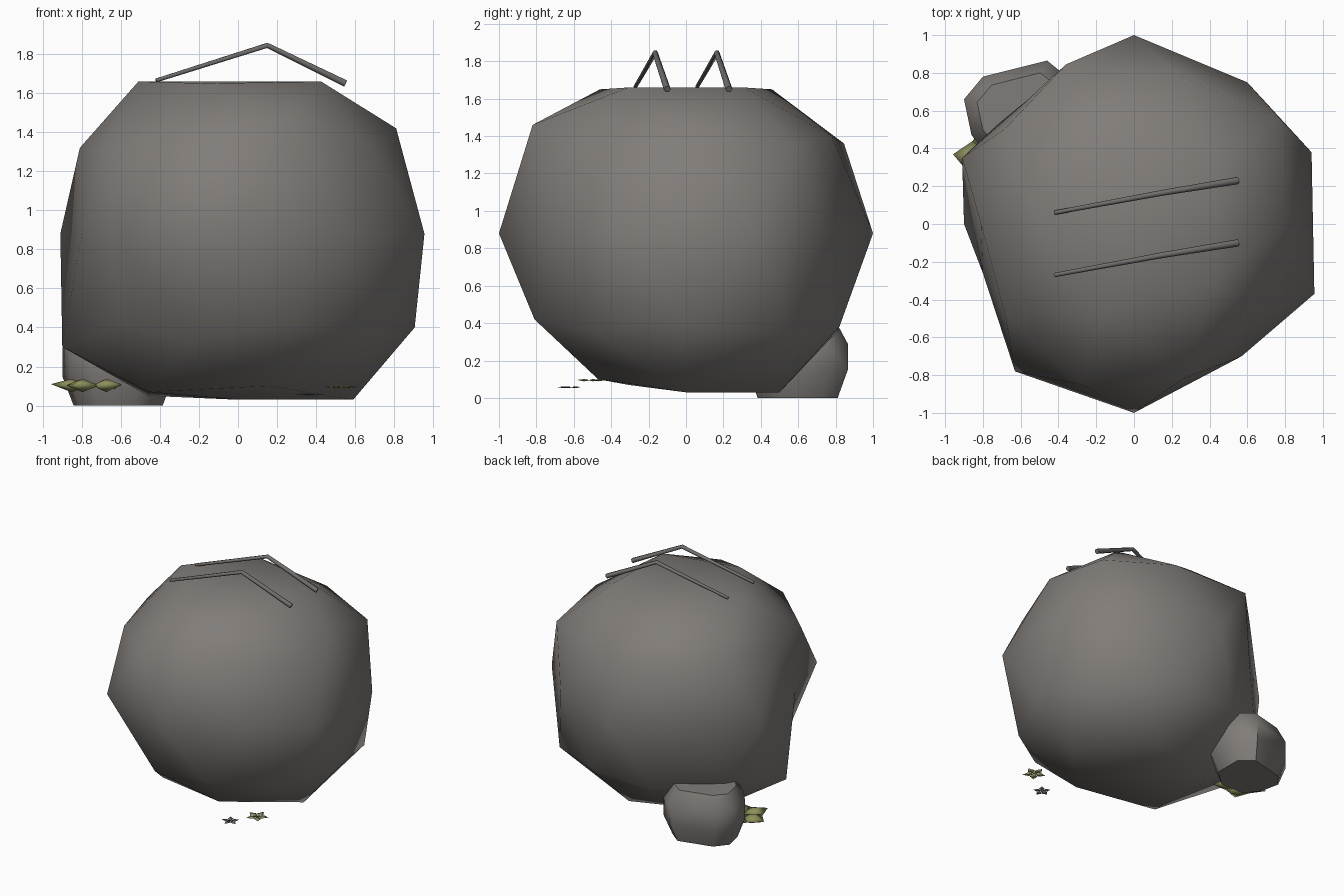
import bpy, bmesh
from math import cos, sin, pi, radians
from mathutils import Vector, Matrix

default_cube = bpy.data.objects.get("Cube")
if default_cube:
    bpy.data.objects.remove(default_cube, do_unlink=True)


def make_material(name, colour):
    material = bpy.data.materials.new(name)
    material.use_nodes = True
    material.diffuse_color = (*colour, 1)
    shader = next(n for n in material.node_tree.nodes if n.type == 'BSDF_PRINCIPLED')
    shader.inputs["Base Color"].default_value = (*colour, 1)
    shader.inputs["Roughness"].default_value = 0.9
    return material


stone = make_material("warm grey stone", (0.22, 0.203, 0.19))
twig_grey = make_material("grey twig", (0.165, 0.155, 0.148))
olive = make_material("olive leaf", (0.275, 0.28, 0.11))
slate = make_material("slate leaf", (0.13, 0.13, 0.14))


def finish(bm, name, material, angle=180):
    bmesh.ops.recalc_face_normals(bm, faces=bm.faces)
    mesh = bpy.data.meshes.new(name)
    bm.to_mesh(mesh)
    bm.free()
    obj = bpy.data.objects.new(name, mesh)
    bpy.context.collection.objects.link(obj)
    mesh.materials.append(material)
    bpy.ops.object.select_all(action='DESELECT')
    obj.select_set(True)
    bpy.context.view_layer.objects.active = obj
    if angle < 180:
        bpy.ops.object.shade_smooth_by_angle(angle=radians(angle))
    else:
        bpy.ops.object.shade_smooth()
    return obj


def hull(bm, points):
    verts = [bm.verts.new(p) for p in points]
    result = bmesh.ops.convex_hull(bm, input=verts)
    unused = [v for v in result["geom_interior"] if isinstance(v, bmesh.types.BMVert)]
    bmesh.ops.delete(bm, geom=unused, context='VERTS')


# Main boulder: a coarse ball, flattened above and below, with shifted corners
bm = bmesh.new()
bmesh.ops.create_icosphere(bm, subdivisions=2, radius=1, matrix=Matrix.Rotation(pi, 4, 'Z'))
corners = [  # compass angle, height on the ball, new position
    # widest ring
    (18, 0, (.94, .38, 0)), (54, 0, (.6, .75, 0)),
    (126, 0, (-.56, .66, 0)), (162, 0, (-.91, .35, 0)),
    (198, 0, (-.8, -.26, 0)), (234, 0, (-.63, -.78, 0)),
    (306, 0, (.57, -.7, 0)), (342, 0, (.955, -.37, 0)),
    # upper corners
    (0, .53, (.81, 0, .54)), (180, .45, (-.81, 0, .44)),
    (108, .45, (-.36, .845, .48)), (288, .53, (.26, -.82, .58)),
    (72, .53, (.25, .78, .52)), (36, .45, (.77, .56, .47)),
    (216, .45, (-.68, -.49, .43)), (324, .45, (.67, -.48, .45)),
    (180, .85, (-.51, 0, .78)),
    (108, .85, (-.16, .46, .77)), (252, .85, (-.16, -.46, .77)),
    # lower corners
    (180, -.53, (-.9, 0, -.58)), (0, -.45, (.905, 0, -.48)),
    (72, -.45, (.28, .82, -.5)), (216, -.45, (-.6, -.44, -.45)),
    (36, -.53, (.75, .55, -.55)), (288, -.45, (.27, -.81, -.46)),
    (252, -.53, (-.25, -.71, -.55)), (0, -.85, (.59, 0, -.85)),
    (288, -.85, (.16, -.47, -.78)), (216, -.85, (-.46, -.31, -.81)),
    (144, -.85, (-.46, .31, -.83)),
]
moves = []
for angle, height, target in corners:
    r = (1 - height ** 2) ** 0.5
    spot = Vector((r * cos(radians(angle)), r * sin(radians(angle)), height))
    moves.append((min(bm.verts, key=lambda v: (v.co - spot).length), target))
for v in bm.verts:
    v.co.z = max(-.85, min(.78, v.co.z))
for v, target in moves:
    v.co = target
bmesh.ops.translate(bm, verts=bm.verts, vec=(0, 0, .88))
finish(bm, "boulder", stone)

# Small rock behind: stacked irregular outlines
bm = bmesh.new()
outline = [(-.9, .66), (-.8, .78), (-.46, .865), (-.33, .76),
           (-.33, .48), (-.5, .33), (-.75, .33), (-.86, .47)]
centre = Vector((-.61, .595))
points = []
for z, size in ((0, .8), (.15, 1), (.29, 1), (.41, .76)):
    for p in outline:
        q = centre + (Vector(p) - centre) * size
        points.append((q.x, q.y, z))
hull(bm, points)
finish(bm, "small_rock", stone, 50)


# Bent twigs lying over the top
def twig(name, shift):
    curve = bpy.data.curves.new(name, 'CURVE')
    curve.dimensions = '3D'
    curve.bevel_depth = 0.016
    curve.bevel_resolution = 1
    curve.use_fill_caps = True
    path = [(-.42, -.27, 1.665, .7), (.15, -.165, 1.845, .95), (.55, -.1, 1.65, 1.2)]
    spline = curve.splines.new('POLY')
    spline.points.add(len(path) - 1)
    for point, (x, y, z, thickness) in zip(spline.points, path):
        point.co = (x, y + shift, z, 1)
        point.radius = thickness
    curve.materials.append(twig_grey)
    obj = bpy.data.objects.new(name, curve)
    bpy.context.collection.objects.link(obj)


twig("front_twig", 0)
twig("back_twig", .33)


# Rosettes of five pointed leaves
def rosette(name, centre, size, width, thick, start, material):
    bm = bmesh.new()
    for i in range(5):
        turn = Matrix.Rotation(radians(start + 72 * i), 3, 'Z')
        leaf = [(0, 0, 0), (size, 0, thick * .2)]
        for s in (-1, 1):
            leaf += [(size * .5, s * width, 0), (size * .5, 0, s * thick)]
        hull(bm, [turn @ Vector(p) + Vector(centre) for p in leaf])
    finish(bm, name, material)


rosette("large_leaf_rosette", (-.75, .34, .103), .21, .095, .034, 172, olive)
rosette("small_leaf_rosette", (.53, -.51, .095), .088, .028, .006, 20, olive)
rosette("dark_leaf_rosette", (.365, -.62, .057), .068, .021, .005, 50, slate)
